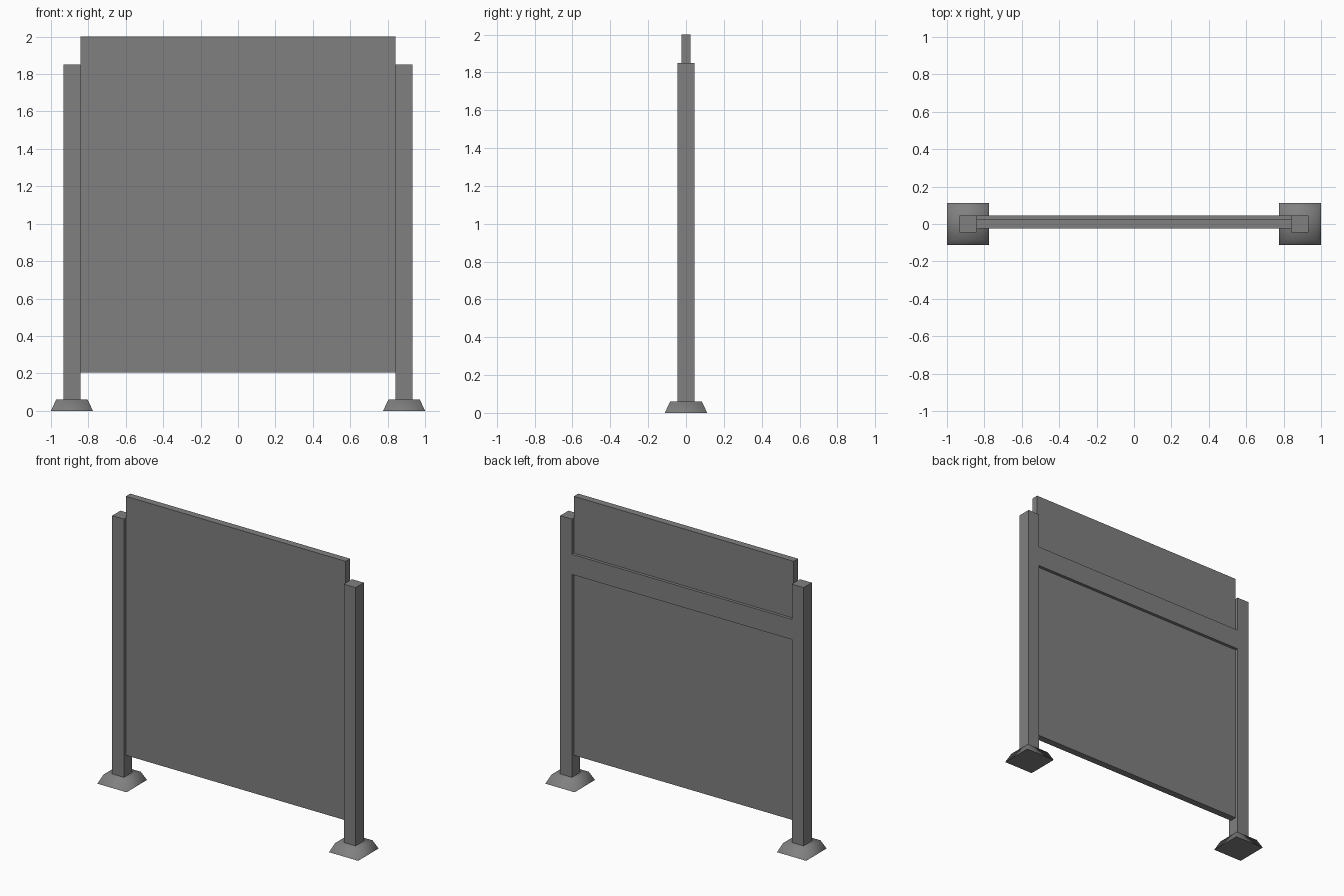
import bpy
import bmesh
import math

if "Cube" in bpy.data.objects:
    bpy.data.objects.remove(bpy.data.objects["Cube"], do_unlink=True)

# Single plain grey for the whole sign
GREY = (0.216, 0.216, 0.216, 1)
grey = bpy.data.materials.new("plain_grey")
grey.use_nodes = True
grey.diffuse_color = GREY
grey.node_tree.nodes["Principled BSDF"].inputs["Base Color"].default_value = GREY


def box(name, low, high, taper=1.0):
    """Box between two corners; the top can shrink by a taper factor."""
    bm = bmesh.new()
    bmesh.ops.create_cube(bm, size=1)
    mid = [(a + b) / 2 for a, b in zip(low, high)]
    for v in bm.verts:
        k = taper if v.co.z > 0 else 1
        v.co.x = mid[0] + v.co.x * (high[0] - low[0]) * k
        v.co.y = mid[1] + v.co.y * (high[1] - low[1]) * k
        v.co.z = mid[2] + v.co.z * (high[2] - low[2])
    mesh = bpy.data.meshes.new(name)
    bm.to_mesh(mesh)
    bm.free()
    mesh.materials.append(grey)
    obj = bpy.data.objects.new(name, mesh)
    bpy.context.collection.objects.link(obj)
    return obj


POST_X, POST_R, FOOT_R = 0.888, 0.045, 0.112
INNER = POST_X - POST_R
FOOT_TOP = 0.06

# Upright posts on tapered feet
for side, x in (("left", POST_X), ("right", -POST_X)):
    box(side + "_post", (x - POST_R, -POST_R, FOOT_TOP), (x + POST_R, POST_R, 1.85))
    foot = box(side + "_foot", (x - FOOT_R, -FOOT_R, 0), (x + FOOT_R, FOOT_R, FOOT_TOP), 0.75)
    # Soft shading over the sides and top, crisp rim at the base
    bpy.ops.object.select_all(action="DESELECT")
    foot.select_set(True)
    bpy.context.view_layer.objects.active = foot
    bpy.ops.object.shade_smooth_by_angle(angle=math.radians(100))

# Board between the posts, and the rail behind it flush with the posts
box("board", (-INNER, -0.024, 0.205), (INNER, 0.024, 2.0))
box("back_rail", (-INNER, 0.0, 1.466), (INNER, POST_R, 1.606))
